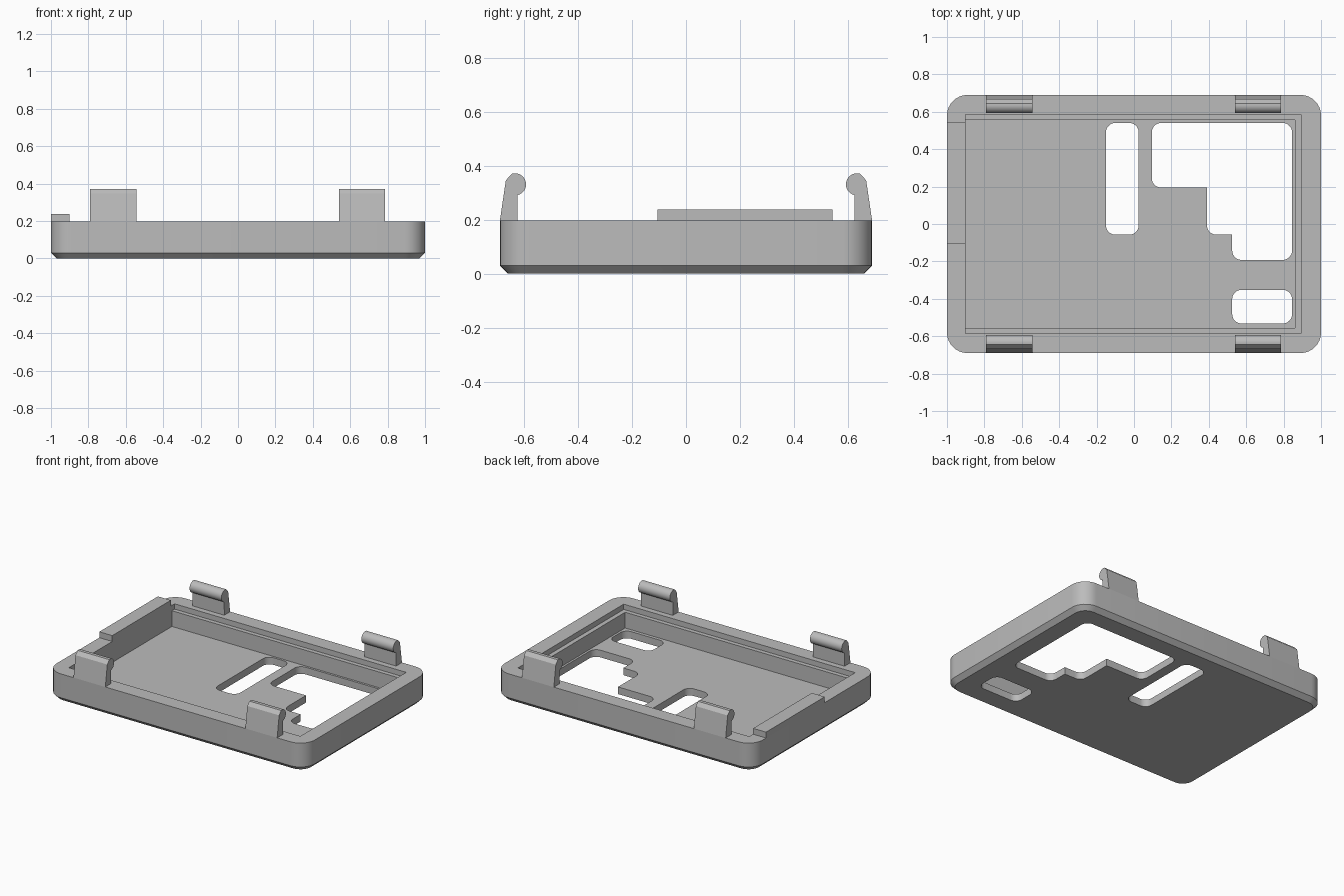
import bpy
import bmesh
from math import cos, sin, radians
from mathutils import Vector

cube = bpy.data.objects.get("Cube")
if cube:
    bpy.data.objects.remove(cube, do_unlink=True)

grey = bpy.data.materials.new("plain grey")
grey.use_nodes = True
grey.diffuse_color = (0.5, 0.5, 0.5, 1)
grey.node_tree.nodes["Principled BSDF"].inputs["Base Color"].default_value = (0.5, 0.5, 0.5, 1)


def rounded(corners, segments=8):
    """Outline from (x, y, radius) corners, each rounded by an arc."""
    pts = []
    n = len(corners)
    for i, (x, y, r) in enumerate(corners):
        p = Vector((x, y))
        if r == 0:
            pts.append(p)
            continue
        a = (Vector(corners[i - 1][:2]) - p).normalized()
        b = (Vector(corners[(i + 1) % n][:2]) - p).normalized()
        centre = p + (a + b) * r
        for k in range(segments + 1):
            t = radians(90 * k / segments)
            pts.append(centre - b * r * cos(t) - a * r * sin(t))
    return pts


def rect(x0, x1, y0, y1, r=0):
    return rounded([(x0, y0, r), (x1, y0, r), (x1, y1, r), (x0, y1, r)])


def loft(name, rings):
    """Closed solid through rings of 3D points."""
    bm = bmesh.new()
    loops = [[bm.verts.new(p) for p in ring] for ring in rings]
    n = len(loops[0])
    for low, high in zip(loops, loops[1:]):
        for i in range(n):
            j = (i + 1) % n
            bm.faces.new((low[i], low[j], high[j], high[i]))
    bm.faces.new(loops[0][::-1])
    bm.faces.new(loops[-1])
    bmesh.ops.recalc_face_normals(bm, faces=bm.faces)
    mesh = bpy.data.meshes.new(name)
    bm.to_mesh(mesh)
    bm.free()
    mesh.materials.append(grey)
    obj = bpy.data.objects.new(name, mesh)
    bpy.context.collection.objects.link(obj)
    return obj


def prism(name, outline, z0, z1):
    return loft(name, [[(x, y, z) for x, y in outline] for z in (z0, z1)])


def select(obj):
    bpy.ops.object.select_all(action="DESELECT")
    obj.select_set(True)
    bpy.context.view_layer.objects.active = obj


def smooth(obj):
    select(obj)
    bpy.ops.object.shade_smooth_by_angle(angle=radians(25))


def cut(obj, cutter):
    cutter.hide_render = True
    mod = obj.modifiers.new("cut", "BOOLEAN")
    mod.operation = "DIFFERENCE"
    mod.solver = "EXACT"
    mod.object = cutter
    select(obj)
    bpy.ops.object.modifier_apply(modifier=mod.name)
    bpy.data.objects.remove(cutter, do_unlink=True)


# Tray body with a chamfered underside
W, D, RIM, FLOOR, CH = 1.0, 0.69, 0.197, 0.05, 0.03
base = rect(-W + CH, W - CH, -D + CH, D - CH, 0.08)
full = rect(-W, W, -D, D, 0.11)
tray = loft("tray", [[(x, y, z) for x, y in ring]
                     for ring, z in ((base, 0), (full, CH), (full, RIM))])

# Stepped cavity: deep pocket and a shallow ledge around three sides
cut(tray, prism("pocket_cutter", rect(-0.9, 0.86, -0.555, 0.555), FLOOR, 0.5))
cut(tray, prism("ledge_cutter", rect(-0.9, 0.892, -0.585, 0.585), 0.16, 0.5))

# Openings through the floor
R = 0.05
stepped = rounded([(0.095, 0.54, R), (0.095, 0.195, R), (0.39, 0.195, 0),
                   (0.39, -0.057, R), (0.525, -0.057, 0), (0.525, -0.192, R),
                   (0.845, -0.192, R), (0.845, 0.54, R)])
for outline in (rect(-0.15, 0.025, -0.057, 0.54, R),
                rect(0.525, 0.845, -0.532, -0.352, R),
                stepped):
    cut(tray, prism("opening_cutter", outline, -0.2, 0.12))
smooth(tray)

# Raised lip on one short side
prism("side_lip", rect(-1.0, -0.9, -0.105, 0.543), RIM, 0.238)

# Snap clips: tapered stem with a round bead on the inner side
profile = [(D, RIM), (0.668, 0.346), (0.645, 0.371)]
for k in range(15):
    t = radians(80 + 177 * k / 14)
    profile.append((0.634 + 0.041 * cos(t), 0.331 + 0.041 * sin(t)))
profile.append((0.625, RIM))

for side, s in (("back", 1), ("front", -1)):
    for end, x in (("right", -0.667), ("left", 0.663)):
        clip = loft(f"{side}_{end}_clip",
                    [[(x + dx, s * y, z) for y, z in profile] for dx in (-0.123, 0.123)])
        smooth(clip)
